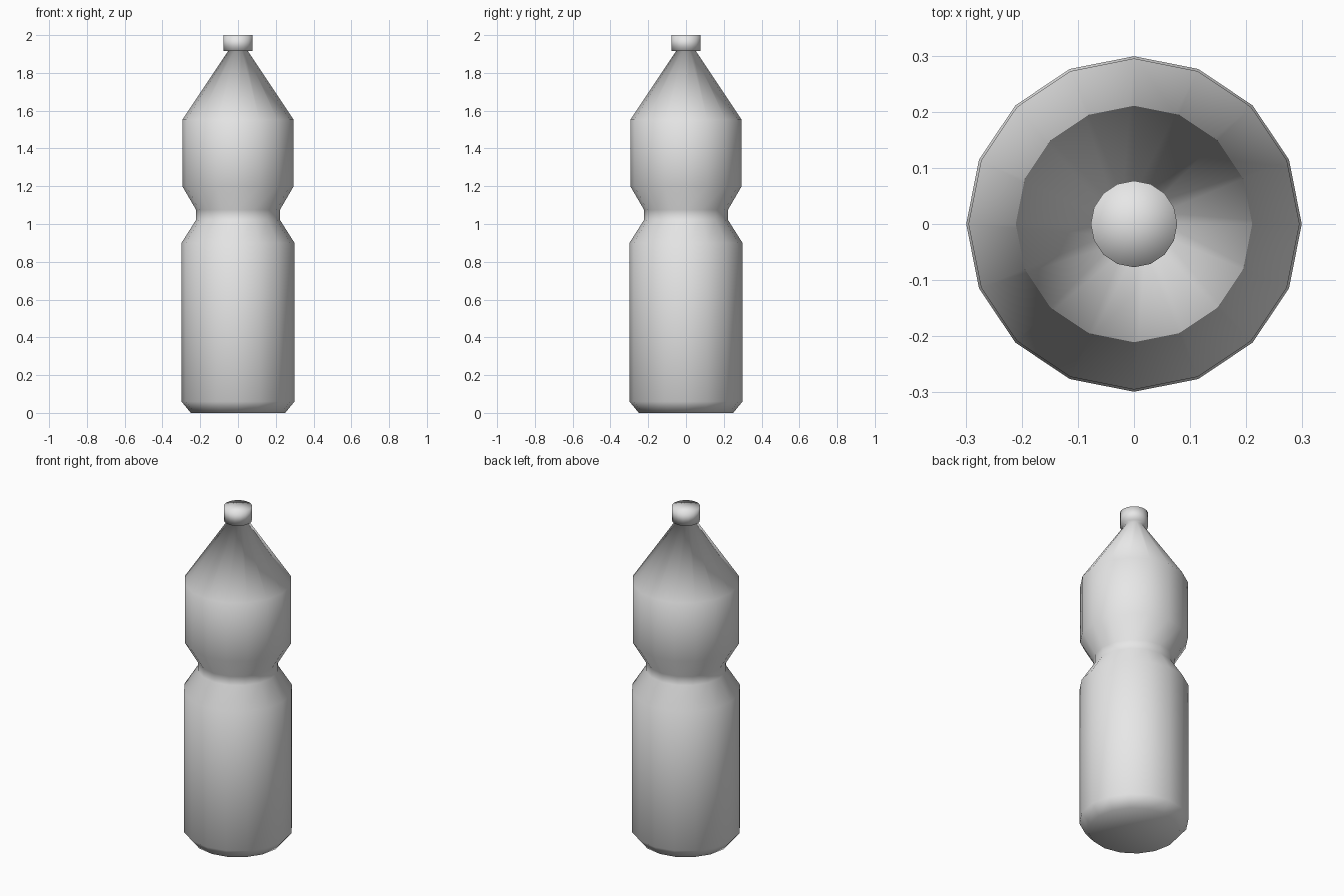
import bpy
import bmesh
from math import tau

SIDES = 16

default_cube = bpy.data.objects.get("Cube")
if default_cube:
    bpy.data.objects.remove(default_cube, do_unlink=True)


def make_material(name, color):
    mat = bpy.data.materials.new(name)
    mat.use_nodes = True
    mat.diffuse_color = color
    mat.node_tree.nodes["Principled BSDF"].inputs["Base Color"].default_value = color
    return mat


def lathe(name, profile, mat):
    """Turn a (radius, height) profile around the z axis into a smooth solid."""
    bm = bmesh.new()
    verts = [bm.verts.new((r, 0, z)) for r, z in profile]
    edges = [bm.edges.new(pair) for pair in zip(verts, verts[1:])]
    bmesh.ops.spin(bm, geom=verts + edges, cent=(0, 0, 0), axis=(0, 0, 1),
                   angle=tau, steps=SIDES, use_merge=False)
    bmesh.ops.remove_doubles(bm, verts=bm.verts, dist=0.0005)
    bmesh.ops.recalc_face_normals(bm, faces=bm.faces)
    for face in bm.faces:
        face.smooth = True
    mesh = bpy.data.meshes.new(name)
    bm.to_mesh(mesh)
    bm.free()
    mesh.materials.append(mat)
    obj = bpy.data.objects.new(name, mesh)
    bpy.context.collection.objects.link(obj)
    return obj


grey = make_material("light grey plastic", (0.8, 0.8, 0.8, 1))

# Base and lower body
lower_body = [(0, 0), (0.25, 0), (0.299, 0.06), (0.299, 0.9)]
# Pinched grip
waist = [(0.222, 1.022), (0.222, 1.075)]
# Upper body and long conical shoulder up to the neck
upper_body = [(0.295, 1.2), (0.295, 1.552), (0.053, 1.915)]
# Screw cap, joined to the neck so the shading flows across
cap = [(0.077, 1.915), (0.077, 2), (0, 2)]

lathe("bottle", lower_body + waist + upper_body + cap, grey)
